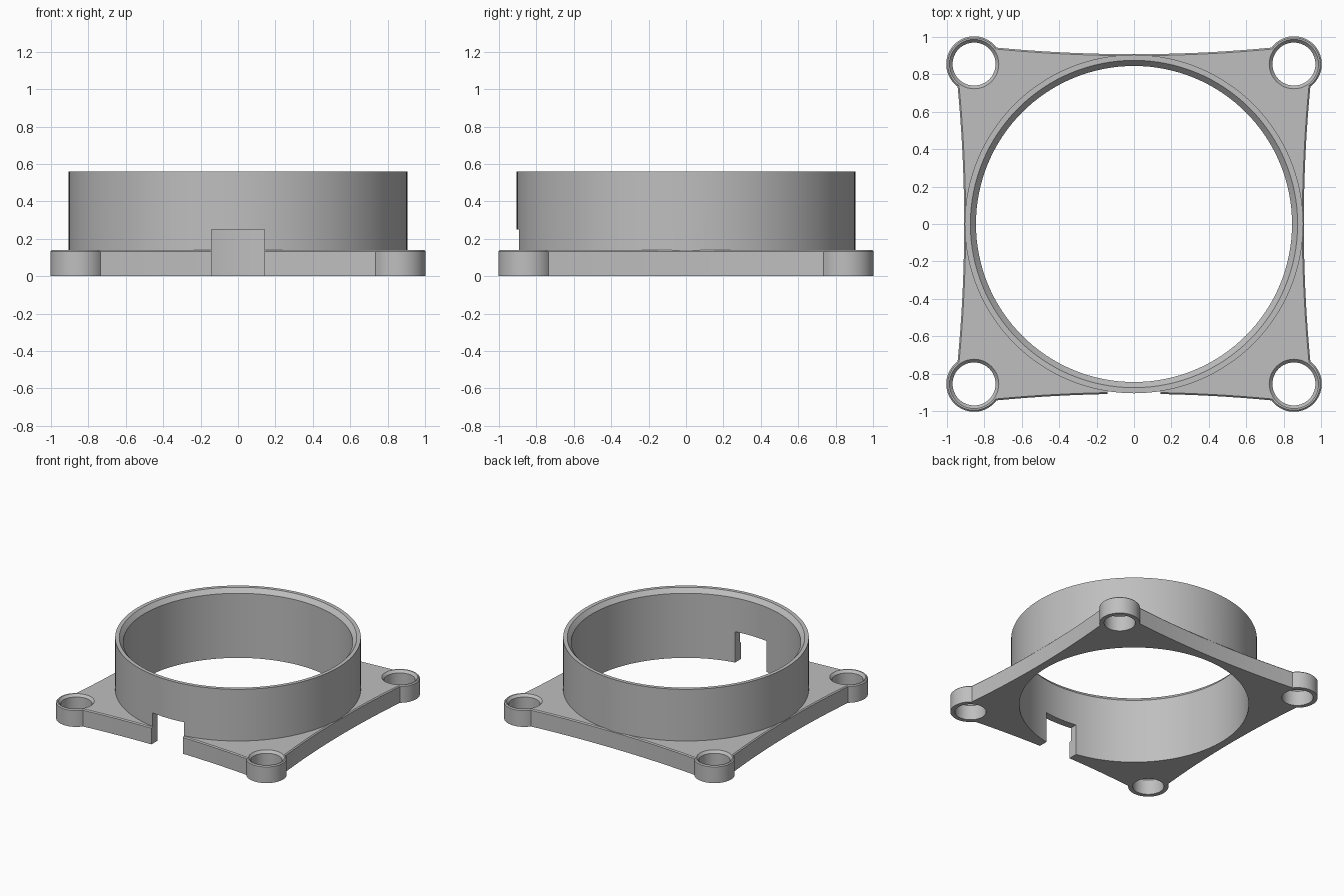
import bpy, bmesh
from math import sin, cos, pi, atan2, hypot
from mathutils import Matrix

cube = bpy.data.objects.get("Cube")
if cube:
    bpy.data.objects.remove(cube, do_unlink=True)

PLATE_H, RING_H = 0.14, 0.56
RING_R, BORE_R = 0.905, 0.845
BOSS, BOSS_R, HOLE_R = 0.855, 0.145, 0.115

grey = bpy.data.materials.new("light grey")
grey.use_nodes = True
colour = (0.52, 0.52, 0.52, 1)
grey.diffuse_color = colour
grey.node_tree.nodes["Principled BSDF"].inputs["Base Color"].default_value = colour


def to_object(name, bm):
    bmesh.ops.recalc_face_normals(bm, faces=bm.faces)
    mesh = bpy.data.meshes.new(name)
    bm.to_mesh(mesh)
    bm.free()
    mesh.materials.append(grey)
    obj = bpy.data.objects.new(name, mesh)
    bpy.context.collection.objects.link(obj)
    return obj


def turned(name, profile, centre=(0, 0), segments=128):
    """Closed solid of revolution from (radius, height) points."""
    bm = bmesh.new()
    rings = [[bm.verts.new((centre[0] + r * cos(2 * pi * i / segments),
                            centre[1] + r * sin(2 * pi * i / segments), z))
              for i in range(segments)] for r, z in profile]
    for low, high in zip(rings, rings[1:]):
        for i in range(segments):
            j = (i + 1) % segments
            bm.faces.new((low[i], low[j], high[j], high[i]))
    bm.faces.new(rings[0][::-1])
    bm.faces.new(rings[-1])
    return to_object(name, bm)


def combine(target, other, operation):
    mod = target.modifiers.new(operation.lower(), 'BOOLEAN')
    mod.operation, mod.solver, mod.object = operation, 'EXACT', other
    bpy.context.view_layer.objects.active = target
    bpy.ops.object.modifier_apply(modifier=mod.name)
    bpy.data.objects.remove(other, do_unlink=True)


# Plate outline: one gently concave side and one round corner, turned four times
joint_x, joint_y, waist = 0.735, 0.943, 0.908
side = []
for i in range(24):
    x = joint_x * (i / 12 - 1)
    side.append((x, waist + (joint_y - waist) * (x / joint_x) ** 2))
start = atan2(joint_y - BOSS, joint_x - BOSS)
radius = hypot(joint_y - BOSS, joint_x - BOSS)
for i in range(32):
    a = start + (pi / 2 - 2 * start) * i / 32
    side.append((BOSS + radius * cos(a), BOSS + radius * sin(a)))

bm = bmesh.new()
outline = []
for k in range(4):
    turn = Matrix.Rotation(-k * pi / 2, 3, 'Z')
    outline += [bm.verts.new(turn @ Matrix.Identity(3) @ bm.verts.new((x, y, 0)).co)
                for x, y in side]
bmesh.ops.delete(bm, geom=[v for v in bm.verts if v not in set(outline)], context='VERTS')
base = bm.faces.new(outline)
grown = bmesh.ops.extrude_face_region(bm, geom=[base], use_keep_orig=True)["geom"]
bmesh.ops.translate(bm, verts=[g for g in grown if isinstance(g, bmesh.types.BMVert)],
                    vec=(0, 0, PLATE_H))
# Fine softened edge around the top
top_edges = [e for e in bm.edges if all(v.co.z > PLATE_H / 2 for v in e.verts)]
bmesh.ops.bevel(bm, geom=top_edges, offset=0.008, segments=1, affect='EDGES')
mount = to_object("flanged_mounting_ring", bm)

# Upright collar
combine(mount, turned("collar", [(RING_R, 0.05), (RING_R, RING_H)]), 'UNION')

# Main bore with a chamfered mouth
combine(mount, turned("bore_cutter", [(BORE_R, -0.1), (BORE_R, RING_H - 0.035),
                                      (BORE_R + 0.03, RING_H), (BORE_R + 0.03, 0.7)]),
        'DIFFERENCE')

# Corner screw holes, countersunk on top
for sx in (-1, 1):
    for sy in (-1, 1):
        combine(mount, turned("hole_cutter", [(HOLE_R, -0.1), (HOLE_R, PLATE_H - 0.02),
                                              (HOLE_R + 0.017, PLATE_H),
                                              (HOLE_R + 0.017, 0.2)],
                              (sx * BOSS, sy * BOSS), 48), 'DIFFERENCE')

# Cable notch through the front wall
bm = bmesh.new()
bmesh.ops.create_cube(bm, size=1)
bmesh.ops.scale(bm, vec=(0.284, 0.4, 0.5), verts=bm.verts)
bmesh.ops.translate(bm, vec=(0, -0.88, 0), verts=bm.verts)
combine(mount, to_object("notch_cutter", bm), 'DIFFERENCE')

# Smooth curved walls, crisp edges
bpy.ops.object.select_all(action='DESELECT')
mount.select_set(True)
bpy.context.view_layer.objects.active = mount
bpy.ops.object.shade_smooth_by_angle(angle=pi / 7)
